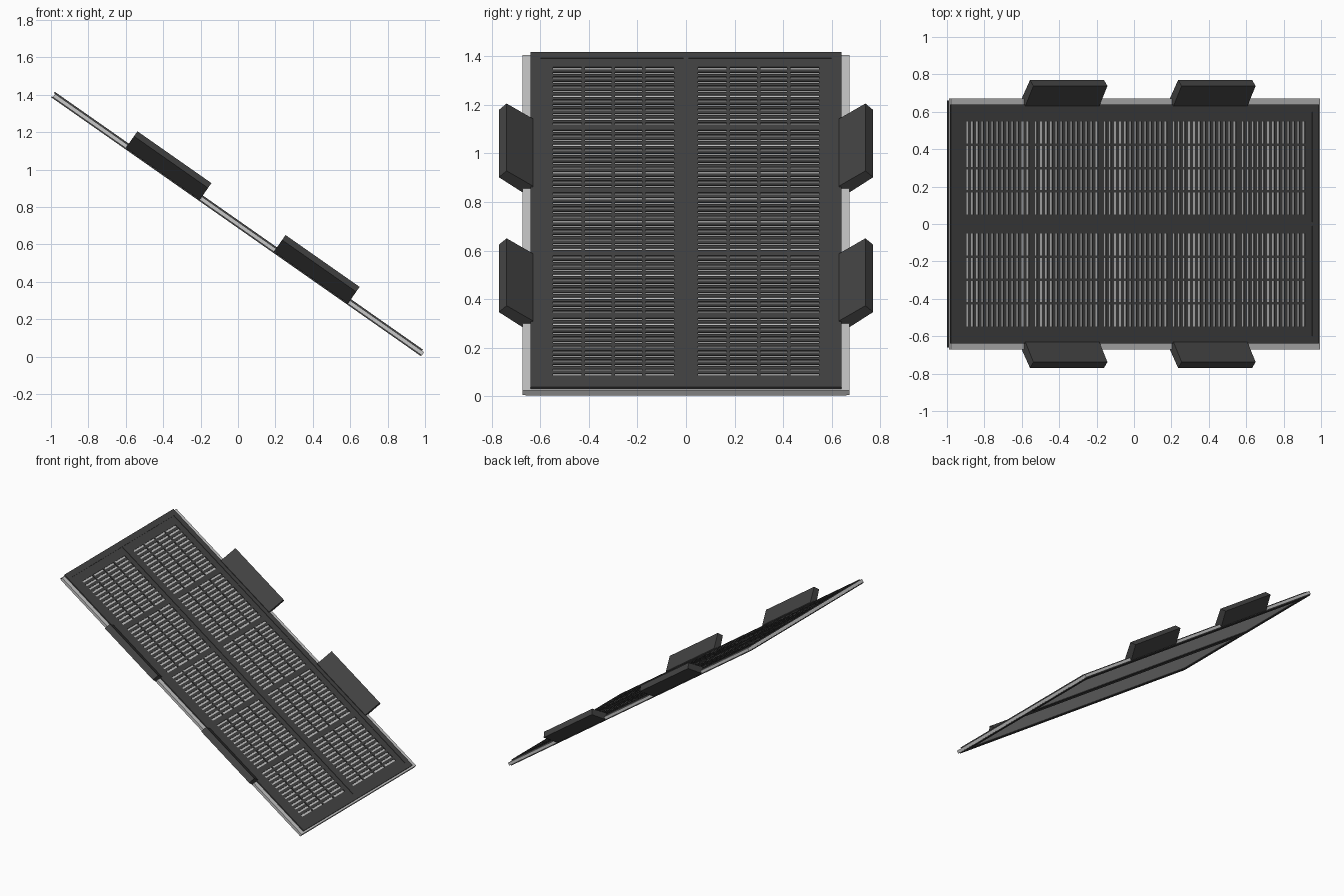
import bpy, bmesh, math
from mathutils import Matrix, Vector

if "Cube" in bpy.data.objects:
    bpy.data.objects.remove(bpy.data.objects["Cube"])

# Local frame: x runs down the slope, y across, z is the panel normal
TILT = Matrix.Translation((0, 0, 0.709)) @ Matrix.Rotation(math.radians(35), 4, 'Y')


def material(name, v):
    m = bpy.data.materials.new(name)
    m.diffuse_color = (v, v, v, 1)
    m.use_nodes = True
    m.node_tree.nodes["Principled BSDF"].inputs["Base Color"].default_value = m.diffuse_color
    return m


DARK = material("charcoal", 0.056)
LIGHT = material("light grey", 0.57)


def finish(name, bm, mat):
    bmesh.ops.recalc_face_normals(bm, faces=bm.faces)
    bm.transform(TILT)
    me = bpy.data.meshes.new(name)
    bm.to_mesh(me)
    bm.free()
    me.materials.append(mat)
    ob = bpy.data.objects.new(name, me)
    bpy.context.collection.objects.link(ob)
    return ob


def box(bm, x0, x1, y0, y1, z0, z1):
    m = Matrix.Translation(((x0 + x1) / 2, (y0 + y1) / 2, (z0 + z1) / 2))
    m = m @ Matrix.Diagonal((x1 - x0, y1 - y0, z1 - z0, 1))
    bmesh.ops.create_cube(bm, size=1, matrix=m)


def ring(bm, x0, x1, y, w, z0, z1):
    """Rectangular rim with inner width w."""
    box(bm, x0, x0 + w, -y, y, z0, z1)
    box(bm, x1 - w, x1, -y, y, z0, z1)
    for s in (-1, 1):
        a, b = sorted((s * y, s * (y - w)))
        box(bm, x0 + w, x1 - w, a, b, z0, z1)


Z_CORE, Z_FIELD, Z_RIM = 0.0095, 0.0145, 0.0175
Z_LOW = -0.0115

# Light core sheet, showing at the sides and through the slots
bm = bmesh.new()
box(bm, -1.2, 1.208, -0.672, 0.672, Z_LOW, Z_CORE)
finish("core_sheet", bm, LIGHT)

# Raised top rim and centre rib
bm = bmesh.new()
ring(bm, -1.208, 1.195, 0.64, 0.042, Z_CORE, Z_RIM)
box(bm, -1.166, 1.153, -0.01, 0.01, Z_CORE, Z_RIM)
finish("top_rim", bm, DARK)

# Flat field bars around the ten slotted blocks
CENTRES = [-0.9, -0.45, 0, 0.45, 0.9]
HALF = 0.205
bm = bmesh.new()
for s in (-1, 1):
    for a, b in ((0.01, 0.05), (0.548, 0.598)):
        y0, y1 = sorted((s * a, s * b))
        box(bm, -1.166, 1.153, y0, y1, Z_CORE, Z_FIELD)
    y0, y1 = sorted((s * 0.05, s * 0.548))
    edges = [-1.166] + [c + d for c in CENTRES for d in (-HALF, HALF)] + [1.153]
    for i in range(0, len(edges), 2):
        box(bm, edges[i], edges[i + 1], y0, y1, Z_CORE, Z_FIELD)
finish("top_field", bm, DARK)

# Slats and dividers of the grilles
bm = bmesh.new()
N = 13
SLOT = 0.0135
pitch = (2 * HALF + 0.018) / N
for s in (-1, 1):
    y0, y1 = sorted((s * 0.05, s * 0.548))
    for c in CENTRES:
        for i in range(1, N):
            x1 = c - HALF + i * pitch
            box(bm, x1 - (pitch - SLOT), x1, y0, y1, Z_CORE, Z_FIELD - 0.001)
        for j in (1, 2, 3):
            y = y0 + j * (y1 - y0) / 4
            box(bm, c - HALF, c + HALF, y - 0.007, y + 0.007, Z_CORE, Z_FIELD)
finish("grille_slats", bm, DARK)

# Underside rim and centre rail
bm = bmesh.new()
ring(bm, -1.208, 1.205, 0.66, 0.06, -Z_RIM, Z_LOW)
box(bm, -1.148, 1.145, -0.045, 0.045, -Z_RIM, Z_LOW)
finish("bottom_rim", bm, DARK)

# Four side flaps leaning outward
PROFILE = [(0.63, -0.012), (0.67, -0.012), (0.77, 0.066), (0.738, 0.098), (0.63, 0.022)]
for s, side in ((-1, "front"), (1, "back")):
    for x0, x1, end in ((-0.725, -0.242, "upper"), (0.242, 0.725, "lower")):
        bm = bmesh.new()
        f = bm.faces.new([bm.verts.new((x0, s * y, z)) for y, z in PROFILE])
        ext = bmesh.ops.extrude_face_region(bm, geom=[f], use_keep_orig=True)
        vs = [g for g in ext["geom"] if isinstance(g, bmesh.types.BMVert)]
        bmesh.ops.translate(bm, verts=vs, vec=Vector((x1 - x0, 0, 0)))
        finish(f"{side}_{end}_flap", bm, DARK)
